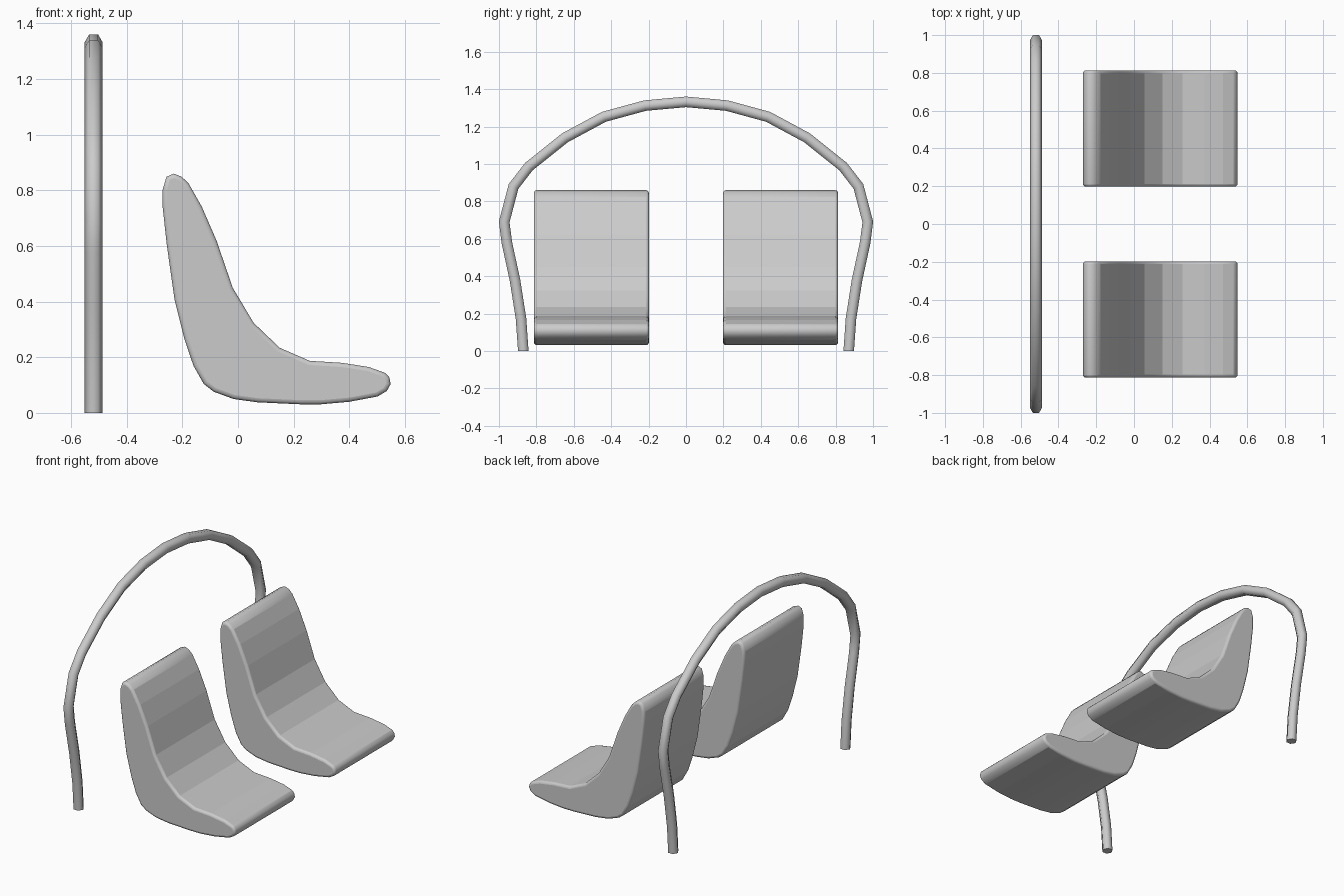
import bpy, bmesh, math
from mathutils import Vector

if "Cube" in bpy.data.objects:
    bpy.data.objects.remove(bpy.data.objects["Cube"])

gray = bpy.data.materials.new("light gray")
gray.diffuse_color = (0.6, 0.6, 0.6, 1)
gray.use_nodes = True
gray.node_tree.nodes["Principled BSDF"].inputs["Base Color"].default_value = gray.diffuse_color


def finish(bm, name):
    bmesh.ops.recalc_face_normals(bm, faces=bm.faces)
    mesh = bpy.data.meshes.new(name)
    bm.to_mesh(mesh)
    bm.free()
    mesh.materials.append(gray)
    obj = bpy.data.objects.new(name, mesh)
    bpy.context.collection.objects.link(obj)
    return obj


# Seat: side profile (x, z) extruded along y, with softly rounded side rims
PROFILE = [(-.231, .86), (-.257, .849), (-.271, .802), (-.271, .741), (-.256, .604),
           (-.228, .406), (-.192, .263), (-.16, .169), (-.123, .104), (-.087, .076),
           (-.016, .05), (.07, .038), (.222, .031), (.30, .031), (.40, .04),
           (.502, .059), (.535, .079), (.549, .104), (.543, .13), (.528, .144),
           (.47, .165), (.373, .18), (.258, .187), (.15, .234), (.056, .324),
           (-.019, .45), (-.077, .619), (-.13, .741), (-.177, .824), (-.2025, .849)]


def seat(name, y0, y1):
    bm = bmesh.new()
    a = [bm.verts.new((x, y0, z)) for x, z in PROFILE]
    b = [bm.verts.new((x, y1, z)) for x, z in PROFILE]
    caps = [bm.faces.new(a), bm.faces.new(b)]
    n = len(a)
    for i in range(n):
        j = (i + 1) % n
        bm.faces.new((a[i], a[j], b[j], b[i]))
    bmesh.ops.recalc_face_normals(bm, faces=bm.faces)
    rims = [e for f in caps for e in f.edges]
    bmesh.ops.bevel(bm, geom=rims, offset=.015, segments=3, profile=.5, affect='EDGES')
    # broad panels stay flat, small rounded faces are smooth
    for f in bm.faces:
        f.smooth = f.calc_area() < .03
    return finish(bm, name)


seat("left_seat", -.813, -.198)
seat("right_seat", .198, .813)

# Roll bar: hexagonal tube swept along a mirrored hoop path (y, z)
half = [(.87, 0), (.882, .172), (.914, .377), (.958, .58), (.972, .69), (.922, .88),
        (.84, .986), (.647, 1.14), (.439, 1.252), (.219, 1.312)]
path = [Vector(p) for p in half + [(0, 1.332)] + [(-y, z) for y, z in reversed(half)]]
SIDES, R, BAR_X = 6, .0325, -.519
bm = bmesh.new()
rings = []
for i, p in enumerate(path):
    d0 = (p - path[i - 1]).normalized() if i > 0 else Vector((0, 1))
    d1 = (path[i + 1] - p).normalized() if i < len(path) - 1 else Vector((0, -1))
    t = (d0 + d1).normalized()
    out = Vector((t.y, -t.x)) / t.dot(d1)
    ring = []
    for k in range(SIDES):
        ang = 2 * math.pi * k / SIDES
        q = p + out * R * math.sin(ang)
        ring.append(bm.verts.new((BAR_X + R * math.cos(ang), q.x, max(q.y, 0))))
    rings.append(ring)
for r0, r1 in zip(rings, rings[1:]):
    for k in range(SIDES):
        j = (k + 1) % SIDES
        bm.faces.new((r0[k], r0[j], r1[j], r1[k])).smooth = True
bm.faces.new(rings[0])
bm.faces.new(rings[-1])
for e in bm.edges:
    if any(len(f.verts) == SIDES for f in e.link_faces):
        e.smooth = False
finish(bm, "roll_bar")
